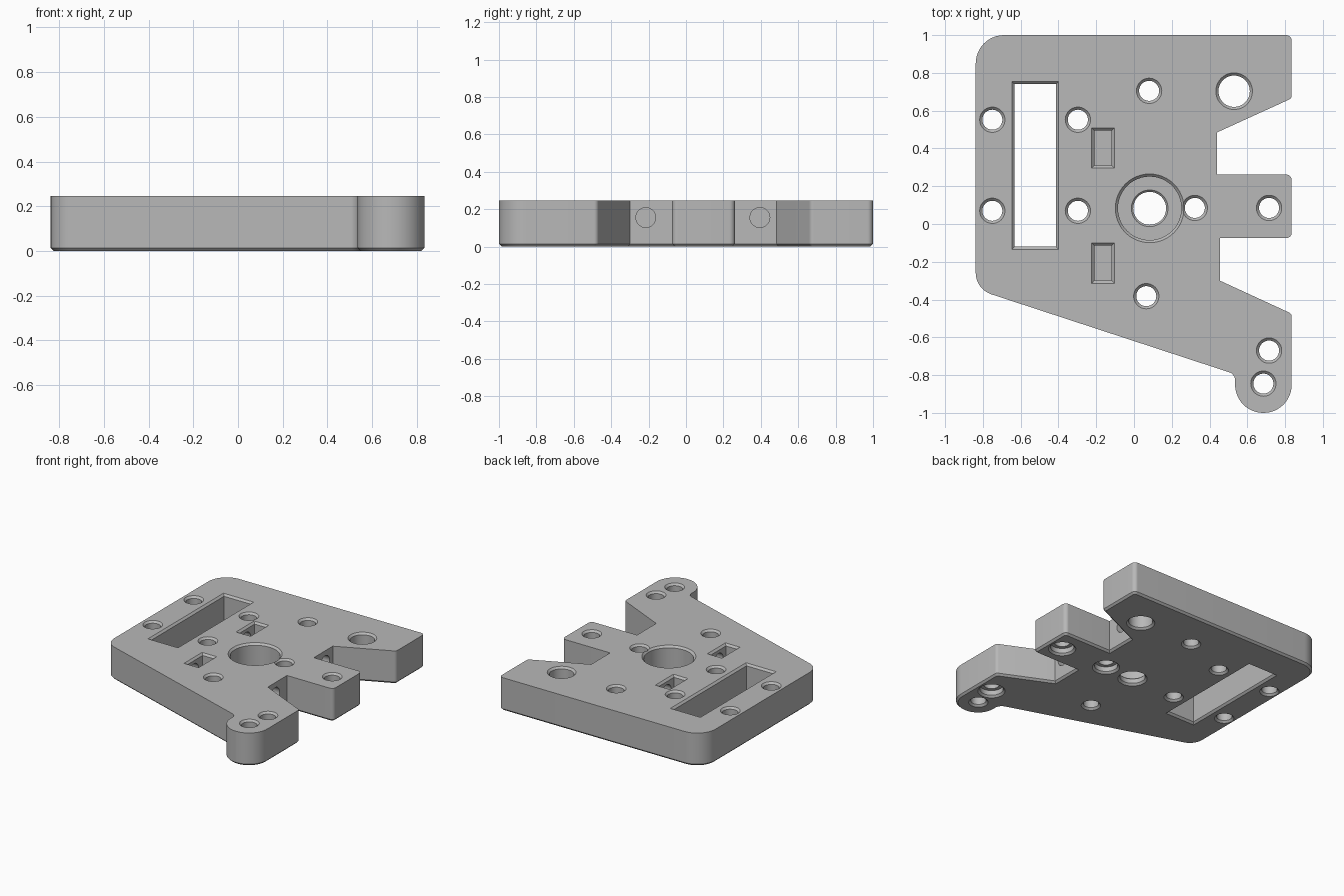
import bpy, bmesh, math
from mathutils import Vector, Matrix

if "Cube" in bpy.data.objects:
    bpy.data.objects.remove(bpy.data.objects["Cube"], do_unlink=True)

H = 0.245      # plate thickness
C = 0.014      # chamfer size
E = 0.01       # cutter overshoot

grey = bpy.data.materials.new("plain grey")
grey.use_nodes = True
grey.diffuse_color = (0.48, 0.48, 0.48, 1)
grey.node_tree.nodes["Principled BSDF"].inputs["Base Color"].default_value = (0.48, 0.48, 0.48, 1)


def loft(name, layers, matrix=Matrix()):
    """Closed solid through matching counter-clockwise loops given as (points, z)."""
    bm = bmesh.new()
    rings = [[bm.verts.new(matrix @ Vector((x, y, z))) for x, y in pts] for pts, z in layers]
    n = len(rings[0])
    for low, high in zip(rings, rings[1:]):
        for i in range(n):
            j = (i + 1) % n
            bm.faces.new((low[i], low[j], high[j], high[i]))
    bm.faces.new(rings[0][::-1])
    bm.faces.new(rings[-1])
    bmesh.ops.recalc_face_normals(bm, faces=bm.faces)
    mesh = bpy.data.meshes.new(name)
    bm.to_mesh(mesh)
    bm.free()
    mesh.materials.append(grey)
    ob = bpy.data.objects.new(name, mesh)
    bpy.context.collection.objects.link(ob)
    return ob


def rounded(corners):
    """Polygon with each corner (x, y, radius) rounded by an arc."""
    out = []
    for i, (x, y, r) in enumerate(corners):
        p = Vector((x, y))
        if r == 0:
            out.append(p)
            continue
        a = (Vector(corners[i - 1][:2]) - p).normalized()
        b = (Vector(corners[(i + 1) % len(corners)][:2]) - p).normalized()
        half = a.angle(b) / 2
        centre = p + (a + b).normalized() * r / math.sin(half)
        start = p + a * r / math.tan(half) - centre
        turn = math.pi - 2 * half
        if a.x * b.y - a.y * b.x > 0:
            turn = -turn
        steps = max(4, int(abs(turn) / 0.13))
        for k in range(steps + 1):
            out.append(centre + Matrix.Rotation(turn * k / steps, 2) @ start)
    return out


def inset(pts, d):
    """Move a counter-clockwise loop inwards by d with mitred corners."""
    out = []
    for i, p in enumerate(pts):
        u = (p - pts[i - 1]).normalized()
        v = (pts[(i + 1) % len(pts)] - p).normalized()
        n1, n2 = Vector((-u.y, u.x)), Vector((-v.y, v.x))
        out.append(p + (n1 + n2) * d / (1 + n1.dot(n2)))
    return out


def circle(x, y, r, n=48):
    return [(x + r * math.cos(math.tau * k / n), y + r * math.sin(math.tau * k / n)) for k in range(n)]


def rect(x0, x1, y0, y1, grow=0):
    return [(x0 - grow, y0 - grow), (x1 + grow, y0 - grow), (x1 + grow, y1 + grow), (x0 - grow, y1 + grow)]


def lathe(x, y, profile):
    return loft("hole_cutter", [(circle(x, y, r), z) for r, z in profile])


# Plate outline, counter-clockwise from the back left corner
outline = rounded([
    (-0.838, 1, 0.15), (-0.838, -0.345, 0.12),
    (0.535, -0.795, 0.045), (0.535, -1, 0.149), (0.835, -1, 0.149),
    (0.835, -0.475, 0.025), (0.455, -0.3, 0), (0.455, -0.075, 0),
    (0.835, -0.075, 0.03), (0.835, 0.262, 0.03), (0.44, 0.262, 0),
    (0.44, 0.485, 0), (0.835, 0.665, 0.025), (0.835, 1, 0.03),
])
plate = loft("mounting_plate", [(inset(outline, C), 0), (outline, C), (outline, H)])
cutters = []

# Plain through holes, chamfered at both ends
holes = [(x, y, 0.053) for x in (-0.75, -0.297) for y in (0.07, 0.552)]
holes += [(0.08, 0.705, 0.053), (0.065, -0.382, 0.053), (0.685, -0.845, 0.053),
          (0.53, 0.703, 0.083)]
for x, y, r in holes:
    cutters.append(lathe(x, y, [(r + C + E, -E), (r, C), (r, H - C), (r + C + E, H + E)]))

# Screw holes with a head recess underneath
for x, y in ((0.322, 0.085), (0.715, 0.085), (0.715, -0.67)):
    r, head, depth = 0.053, 0.08, 0.05
    cutters.append(lathe(x, y, [(head + C + E, -E), (head, C), (head, depth), (r, depth),
                                (r, H - C), (r + C + E, H + E)]))

# Centre bore with a wide seat on top
r, seat, floor = 0.087, 0.168, 0.058
cutters.append(lathe(0.083, 0.083, [(r + C + E, -E), (r, C), (r, floor - E), (r + E, floor),
                                    (seat, floor), (seat, H - C), (seat + C + E, H + E)]))

# Long window through the plate
w = (-0.633, -0.413, -0.12, 0.74)
cutters.append(loft("window_cutter", [(rect(*w, C + E), -E), (rect(*w), C),
                                      (rect(*w), H - C), (rect(*w, C + E), H + E)]))

# Nut pockets, each crossed by a sideways screw bore from its notch
for y0, y1, bore_y in ((-0.3, -0.115, -0.215), (0.31, 0.495, 0.395)):
    p = (-0.21, -0.118, y0, y1)
    cutters.append(loft("pocket_cutter", [(rect(*p), 0.06), (rect(*p), H - C),
                                          (rect(*p, C + E), H + E)]))
    along_x = Matrix.Translation((0, bore_y, 0.155)) @ Matrix.Rotation(math.pi / 2, 4, 'Y')
    ring = circle(0, 0, 0.053)
    cutters.append(loft("bore_cutter", [(ring, -0.3), (ring, 0.5)], along_x))

# Cut everything out of the plate
bpy.ops.object.select_all(action='DESELECT')
plate.select_set(True)
bpy.context.view_layer.objects.active = plate
for cutter in cutters:
    mod = plate.modifiers.new("cut", 'BOOLEAN')
    mod.operation = 'DIFFERENCE'
    mod.solver = 'EXACT'
    mod.object = cutter
    bpy.ops.object.modifier_apply(modifier=mod.name)
    bpy.data.objects.remove(cutter, do_unlink=True)

bpy.ops.object.shade_smooth_by_angle(angle=math.radians(30))
